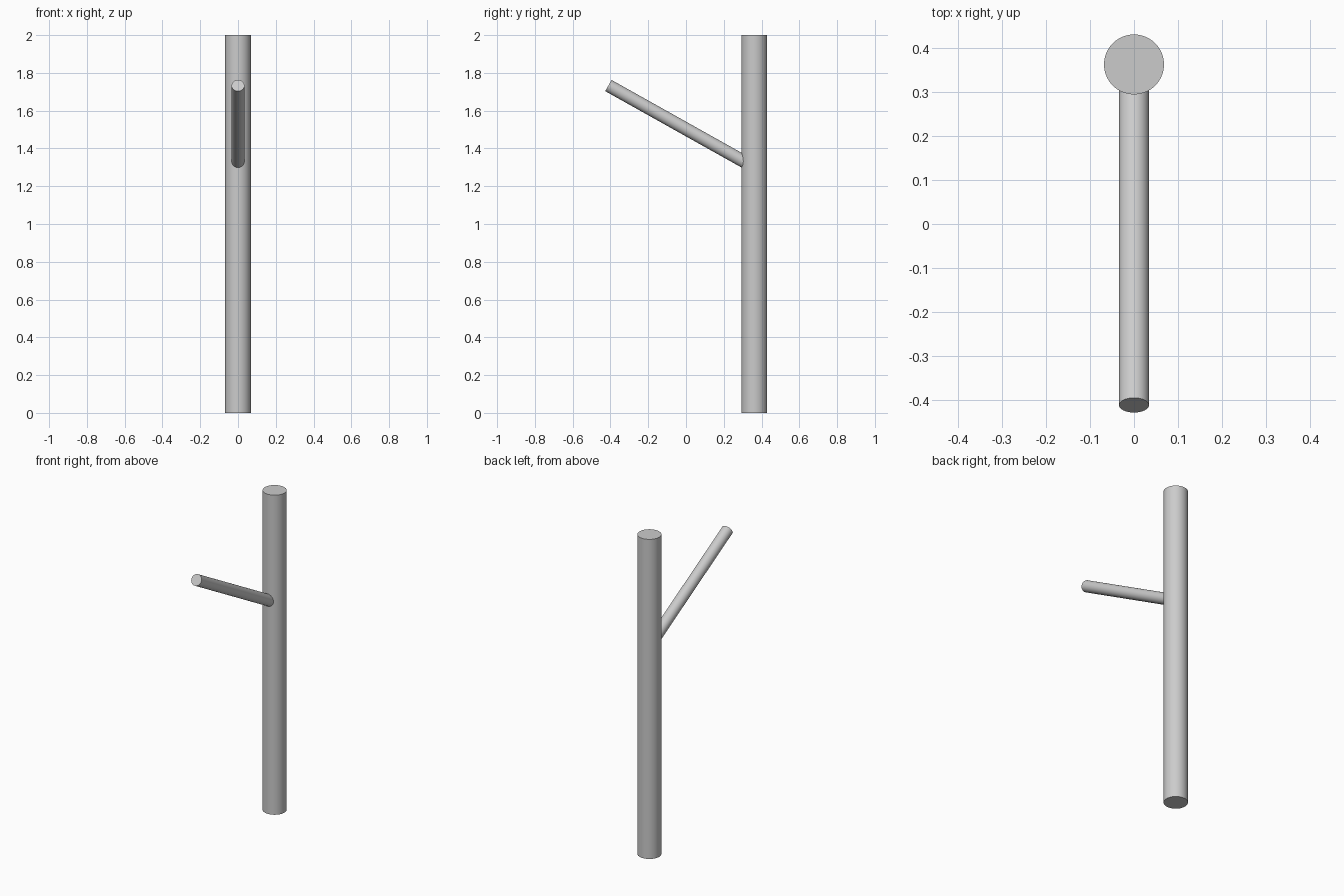
import bpy
from mathutils import Vector

cube = bpy.data.objects.get("Cube")
if cube:
    bpy.data.objects.remove(cube, do_unlink=True)

GREY = (0.6, 0.6, 0.6, 1)
grey = bpy.data.materials.new("light grey")
grey.use_nodes = True
grey.diffuse_color = GREY
grey.node_tree.nodes["Principled BSDF"].inputs["Base Color"].default_value = GREY


def rod(name, start, end, radius):
    """Smooth capped cylinder running from start to end."""
    start, end = Vector(start), Vector(end)
    axis = end - start
    bpy.ops.mesh.primitive_cylinder_add(
        vertices=64, radius=radius, depth=axis.length, location=(start + end) / 2)
    ob = bpy.context.object
    ob.name = name
    ob.rotation_euler = axis.to_track_quat("Z", "Y").to_euler()
    ob.data.materials.append(grey)
    bpy.ops.object.shade_smooth_by_angle()
    return ob


# Upright post
POST_Y = 0.362
rod("post", (0, POST_Y, 0), (0, POST_Y, 2), 0.068)

# Slanted arm, rising forward from the centre of the post
rod("arm", (0, POST_Y, 1.30), (0, -0.411, 1.733), 0.034)
